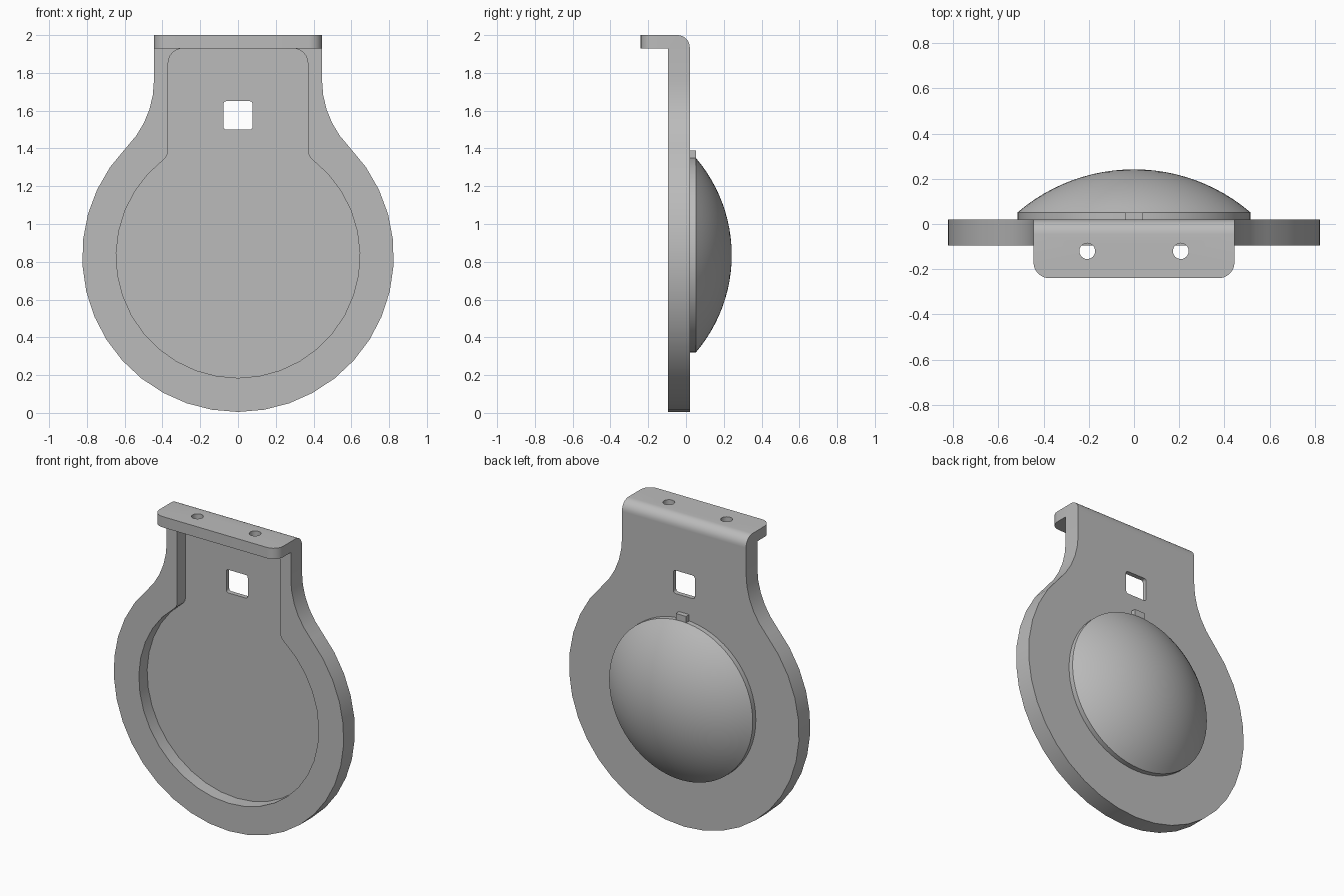
import bpy, bmesh
from math import sin, cos, atan2, sqrt, radians, pi
from mathutils import Vector

if "Cube" in bpy.data.objects:
    bpy.data.objects.remove(bpy.data.objects["Cube"])

grey = bpy.data.materials.new("light_grey")
grey.use_nodes = True
grey.diffuse_color = (0.5, 0.5, 0.5, 1)
grey.node_tree.nodes["Principled BSDF"].inputs["Base Color"].default_value = (0.5, 0.5, 0.5, 1)

CENTRE_Z = 0.83
FRONT, BACK, FLOOR = -0.095, 0.02, -0.01
UNDER, TOP = 1.93, 2.0


def arc(cx, cy, r, a0, a1, n):
    return [(cx + r * cos(a0 + (a1 - a0) * i / n), cy + r * sin(a0 + (a1 - a0) * i / n))
            for i in range(n + 1)]


def mirrored(half):
    """Close a right-hand half outline with its mirror image."""
    return half + [(-x, y) for x, y in reversed(half) if x > 1e-5]


def keyhole(radius, half_width, fillet, steps, top):
    """Circle blended by a tangent fillet into a straight neck."""
    cx = half_width + fillet
    rise = sqrt((radius + fillet) ** 2 - cx ** 2)
    a = atan2(rise, cx)
    half = arc(0, CENTRE_Z, radius, -pi / 2, a, 14)
    half += arc(cx, CENTRE_Z + rise, fillet, a + pi, pi, steps)[1:]
    return mirrored(half + top)


def rounded_rect(x0, y0, x1, y1, r):
    pts = []
    for i, (x, y) in enumerate([(x1 - r, y1 - r), (x0 + r, y1 - r), (x0 + r, y0 + r), (x1 - r, y0 + r)]):
        pts += arc(x, y, r, i * pi / 2, (i + 1) * pi / 2, 4)
    return pts


def finish(name, bm):
    bmesh.ops.recalc_face_normals(bm, faces=bm.faces)
    mesh = bpy.data.meshes.new(name)
    bm.to_mesh(mesh)
    bm.free()
    obj = bpy.data.objects.new(name, mesh)
    bpy.context.collection.objects.link(obj)
    mesh.materials.append(grey)
    return obj


def prism(name, outline, axis, lo, hi, bend=0):
    """Extrude an outline along y or z; optionally round the top back edge."""
    bm = bmesh.new()
    place = (lambda p: (p[0], lo, p[1])) if axis == "y" else (lambda p: (p[0], p[1], lo))
    face = bm.faces.new([bm.verts.new(place(p)) for p in outline])
    moved = bmesh.ops.extrude_face_region(bm, geom=[face])["geom"]
    shift = Vector((0, hi - lo, 0)) if axis == "y" else Vector((0, 0, hi - lo))
    bmesh.ops.translate(bm, vec=shift, verts=[g for g in moved if isinstance(g, bmesh.types.BMVert)])
    if bend:
        edge = [e for e in bm.edges if all(v.co.z > TOP - 0.001 and v.co.y > BACK - 0.001 for v in e.verts)]
        bmesh.ops.bevel(bm, geom=edge, offset=bend, segments=8, profile=0.5, affect="EDGES")
    return finish(name, bm)


def combine(target, tool, operation):
    mod = target.modifiers.new("join_or_cut", "BOOLEAN")
    mod.operation, mod.solver, mod.object = operation, "EXACT", tool
    bpy.context.view_layer.objects.active = target
    bpy.ops.object.modifier_apply(modifier=mod.name)
    bpy.data.objects.remove(tool)


# Round plate with neck
plate = prism("bracket_plate", keyhole(0.825, 0.445, 0.503, 5, [(0.445, UNDER)]), "y", FRONT, BACK)

# Forward mounting flange with a rounded bend at the back
flange_half = [(0, -0.24)] + arc(0.375, -0.17, 0.07, -pi / 2, 0, 6) + [(0.445, BACK)]
combine(plate, prism("flange", mirrored(flange_half), "z", UNDER, TOP, bend=0.065), "UNION")

# Shallow recess in the front
recess_top = arc(0.29, UNDER - 0.08, 0.08, 0, pi / 2, 6)
combine(plate, prism("recess", keyhole(0.645, 0.37, 0.06, 4, recess_top), "y", -0.2, FLOOR), "DIFFERENCE")

# Square window and two screw holes
combine(plate, prism("window", rounded_rect(-0.077, 1.5, 0.077, 1.65, 0.015), "y", -0.2, 0.1), "DIFFERENCE")
for x in (-0.207, 0.207):
    combine(plate, prism("screw_hole", arc(x, -0.12, 0.035, 0, 2 * pi, 24)[:-1], "z", 1.8, 2.1), "DIFFERENCE")

# Domed boss on the back: short rim, then a spherical cap
RIM, CAP, RIM_Y = 0.515, 0.19, 0.052
ball = (RIM ** 2 + CAP ** 2) / (2 * CAP)
a_rim = atan2(ball - CAP, RIM)
bm = bmesh.new()
profile = [(0, BACK), (RIM, BACK)] + arc(0, RIM_Y + CAP - ball, ball, a_rim, pi / 2, 12)
verts = [bm.verts.new((max(r, 0), y, CENTRE_Z + 0.005)) for r, y in profile]
edges = [bm.edges.new(pair) for pair in zip(verts, verts[1:])]
bmesh.ops.spin(bm, geom=verts + edges, cent=(0, 0, CENTRE_Z + 0.005), axis=(0, 1, 0),
               angle=2 * pi, steps=64, use_duplicate=False)
bmesh.ops.remove_doubles(bm, verts=bm.verts, dist=0.0005)
dome = finish("dome", bm)

# Small locating tab above the dome
tab = prism("dome_tab", [(-0.037, 1.33), (0.037, 1.33), (0.037, 1.39), (-0.037, 1.39)], "y", BACK, RIM_Y)

for obj in (plate, dome, tab):
    bpy.ops.object.select_all(action="DESELECT")
    obj.select_set(True)
    bpy.context.view_layer.objects.active = obj
    bpy.ops.object.shade_smooth_by_angle(angle=radians(25))
